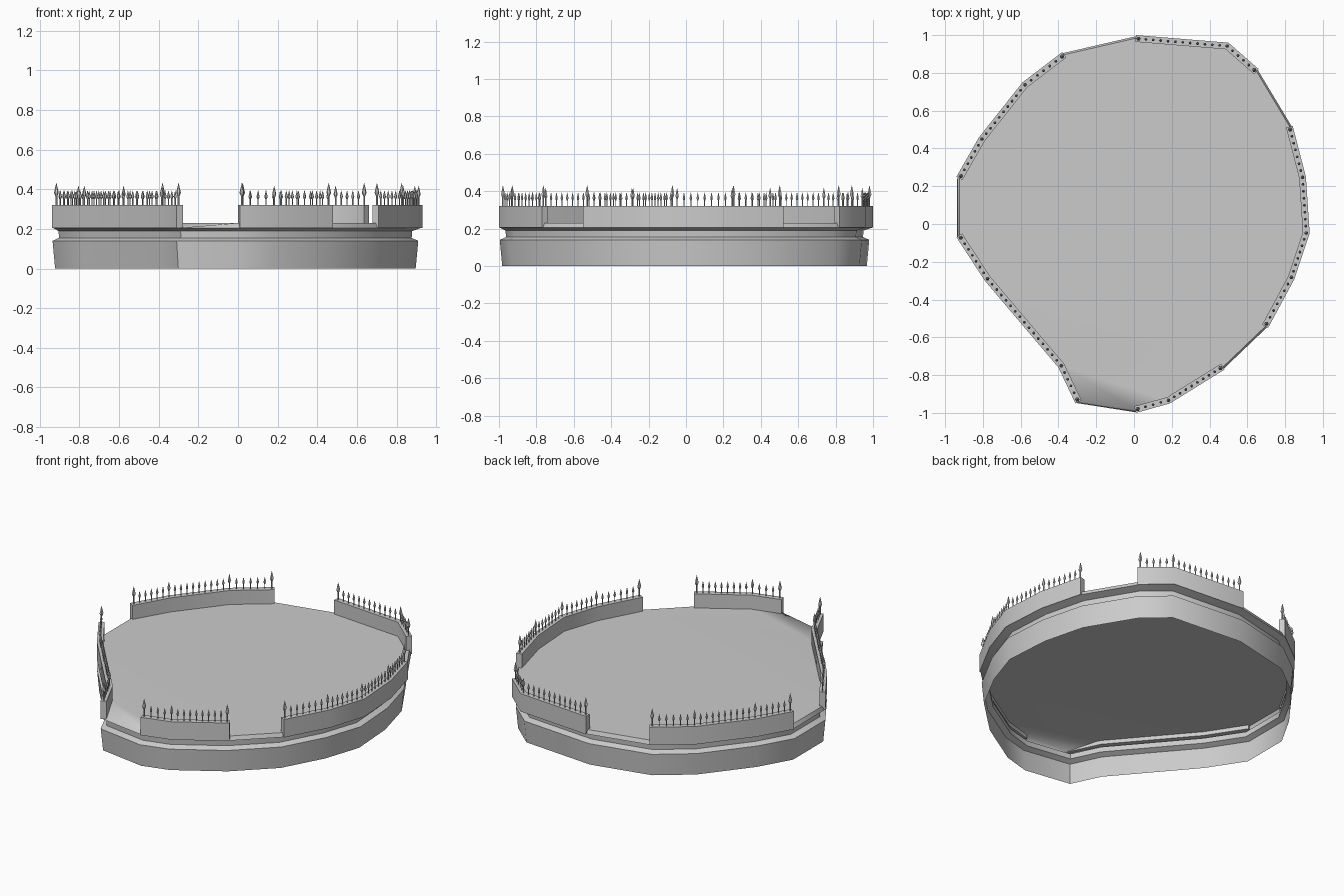
import bpy, bmesh, math
from mathutils import Vector

if "Cube" in bpy.data.objects:
    bpy.data.objects.remove(bpy.data.objects["Cube"], do_unlink=True)

stone = bpy.data.materials.new("grey stone")
stone.use_nodes = True
GREY = (0.6, 0.6, 0.6, 1)
stone.diffuse_color = GREY
stone.node_tree.nodes["Principled BSDF"].inputs["Base Color"].default_value = GREY

# Plan outline, counter-clockwise, as five walled runs with gaps between them
RUNS = {
    "front": [(.01, -1), (.19, -.95), (.48, -.77)],
    "left": [(.71, -.55), (.85, -.29), (.93, -.05), (.91, .25), (.84, .52)],
    "back": [(.66, .82), (.5, .96), (.01, 1)],
    "back_right": [(-.38, .91), (-.59, .75), (-.82, .46), (-.94, .25)],
    "front_right": [(-.94, -.07), (-.79, -.30), (-.40, -.76), (-.31, -.95)],
}
OUTLINE = [Vector(p) for run in RUNS.values() for p in run]


def offset(points, distance, closed=True):
    """Move a counter-clockwise path outward with mitred corners."""
    result, n = [], len(points)
    for i, p in enumerate(points):
        sides = []
        if closed or i > 0:
            sides.append(p - points[i - 1])
        if closed or i < n - 1:
            sides.append(points[(i + 1) % n] - p)
        normals = [Vector((d.y, -d.x)).normalized() for d in sides]
        mid = sum(normals, Vector((0, 0))).normalized()
        result.append(p + mid * distance / mid.dot(normals[0]))
    return result


def finish(bm, name, angle=40):
    mesh = bpy.data.meshes.new(name)
    bm.to_mesh(mesh)
    bm.free()
    mesh.shade_smooth()
    mesh.set_sharp_from_angle(angle=math.radians(angle))
    mesh.materials.append(stone)
    obj = bpy.data.objects.new(name, mesh)
    bpy.context.collection.objects.link(obj)
    return obj


def add_ring(bm, points, z, shift=0):
    return [bm.verts.new((p.x + shift, p.y + shift, z)) for p in points]


def bridge(bm, lower, upper):
    for i in range(len(lower)):
        j = (i + 1) % len(lower)
        bm.faces.new((lower[i], lower[j], upper[j], upper[i]))


# Open-bottomed plinth with a recessed band under the deck
bm = bmesh.new()
rings = [add_ring(bm, offset(OUTLINE, d), z, s) for d, z, s in (
    (-.025, 0, -.008), (-.012, .14, -.008), (-.045, .155, -.008),
    (-.042, .19, -.008), (-.006, .205, 0), (-.016, .23, 0))]
for lower, upper in zip(rings, rings[1:]):
    bridge(bm, lower, upper)

# Deck, with its front right corner dipping down
deck = rings[-1]
deck[-1].co.z = .205
bm.faces.new(deck[:-1])
bm.faces.new((deck[-2], deck[-1], deck[0]))
finish(bm, "plinth_and_deck")


# Low parapet walls
def parapet(name, run):
    path = [Vector(p) for p in run]
    inner = offset(path, -.036, closed=False)
    bm = bmesh.new()
    sections = [[bm.verts.new((p.x, p.y, z)) for p, z in
                 ((o, .205), (i, .205), (i, .32), (o, .32))]
                for o, i in zip(path, inner)]
    for a, b in zip(sections, sections[1:]):
        bridge(bm, a, b)
    bm.faces.new(sections[0])
    bm.faces.new(sections[-1][::-1])
    bmesh.ops.recalc_face_normals(bm, faces=bm.faces)
    finish(bm, name + "_parapet")


# Iron spikes: thin shaft with a pointed head
SPIKE = [(.003, 0), (.003, .03), (.008, .042), (.0005, .074)]


def spike(bm, spot, size):
    sides = 6
    turn = [math.tau * k / sides for k in range(sides)]
    rings = [[bm.verts.new((spot.x + r * size * math.cos(a),
                            spot.y + r * size * math.sin(a),
                            .32 + z * size)) for a in turn] for r, z in SPIKE]
    for lower, upper in zip(rings, rings[1:]):
        bridge(bm, lower, upper)
    bm.faces.new(rings[-1])


def spike_row(name, run):
    path = offset([Vector(p) for p in run], -.018, closed=False)
    # Pull the end spikes in from the wall ends
    path[0] += (path[1] - path[0]).normalized() * .015
    path[-1] += (path[-2] - path[-1]).normalized() * .015
    bm = bmesh.new()
    for n, (a, b) in enumerate(zip(path, path[1:])):
        count = max(2, round((b - a).length / .038))
        for k in range(count):
            size = (1.5 if n == 0 else 1.3) if k == 0 else 1
            spike(bm, a.lerp(b, k / count), size)
    spike(bm, path[-1], 1.5)
    finish(bm, name + "_spikes", 25)


for name, run in RUNS.items():
    parapet(name, run)
    spike_row(name, run)
